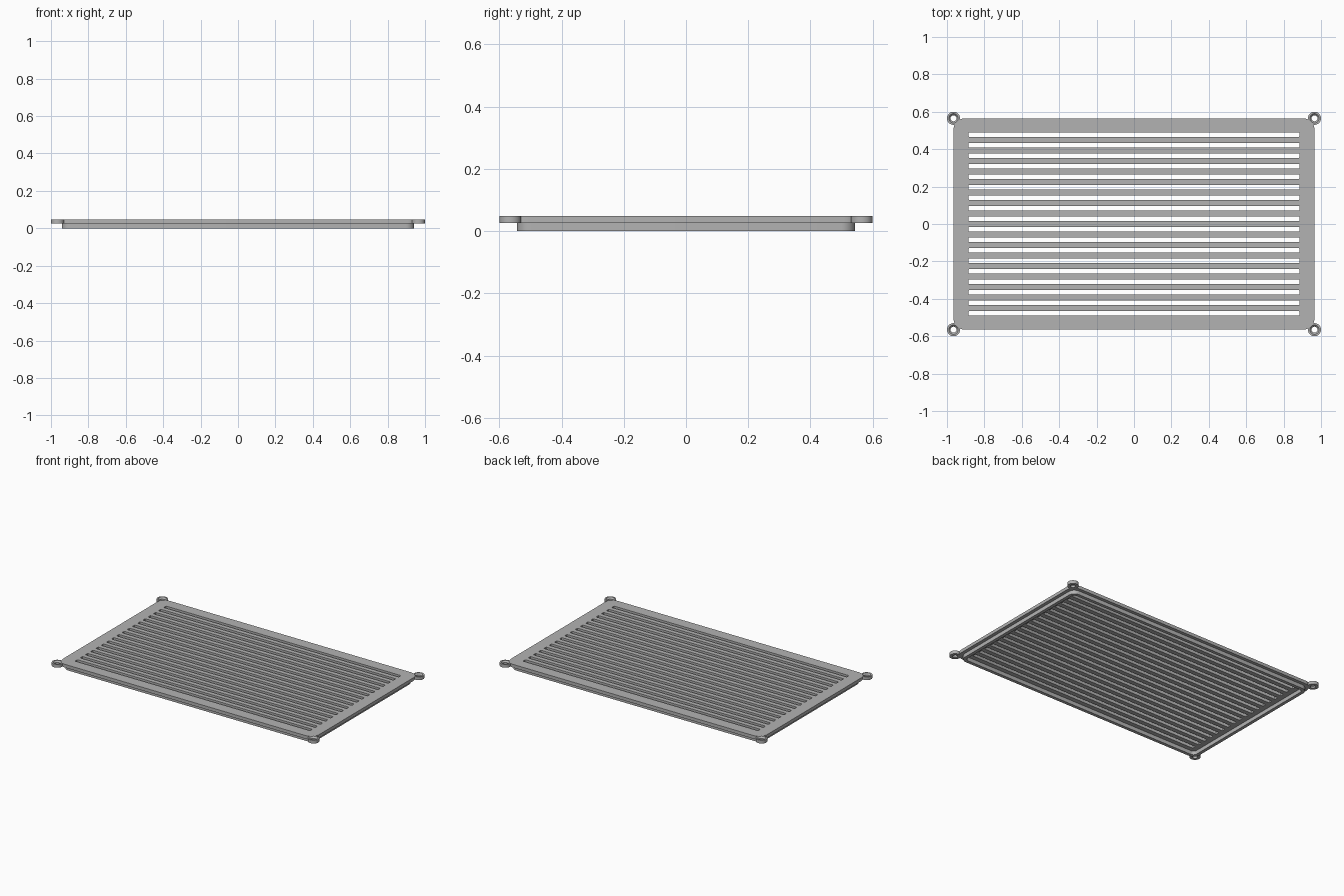
import bpy, bmesh, math

if "Cube" in bpy.data.objects:
    bpy.data.objects.remove(bpy.data.objects["Cube"], do_unlink=True)

grey = bpy.data.materials.new("plain grey")
grey.use_nodes = True
colour = (0.45, 0.45, 0.45, 1)
grey.diffuse_color = colour
grey.node_tree.nodes["Principled BSDF"].inputs["Base Color"].default_value = colour

PLATE_X, PLATE_Y = 0.965, 0.565
TOP, LEDGE = 0.048, 0.026


def rounded_rect(hx, hy, r, cy=0, steps=8):
    """Outline of a rectangle with rounded corners."""
    points = []
    for i, (sx, sy) in enumerate([(1, 1), (-1, 1), (-1, -1), (1, -1)]):
        for k in range(steps + 1):
            a = (i + k / steps) * math.pi / 2
            points.append((sx * (hx - r) + r * math.cos(a),
                           cy + sy * (hy - r) + r * math.sin(a)))
    return points


def finish(name, bm):
    bmesh.ops.remove_doubles(bm, verts=bm.verts, dist=0.00005)
    bmesh.ops.recalc_face_normals(bm, faces=bm.faces)
    mesh = bpy.data.meshes.new(name)
    bm.to_mesh(mesh)
    bm.free()
    mesh.materials.clear()
    mesh.materials.append(grey)
    obj = bpy.data.objects.new(name, mesh)
    bpy.context.collection.objects.link(obj)
    bpy.ops.object.select_all(action="DESELECT")
    obj.select_set(True)
    bpy.context.view_layer.objects.active = obj
    bpy.ops.object.shade_smooth_by_angle(angle=math.radians(30))
    return obj


def slab(name, outlines, z0, z1):
    """Extrude a filled outline; the outlines after the first are holes."""
    curve = bpy.data.curves.new(name + "_outline", "CURVE")
    curve.dimensions = "2D"
    curve.fill_mode = "BOTH"
    curve.extrude = (z1 - z0) / 2
    for points in outlines:
        spline = curve.splines.new("POLY")
        spline.points.add(len(points) - 1)
        for p, (x, y) in zip(spline.points, points):
            p.co = (x, y, 0, 1)
        spline.use_cyclic_u = True
    helper = bpy.data.objects.new(name + "_outline", curve)
    bpy.context.collection.objects.link(helper)
    bpy.context.view_layer.update()
    mesh = bpy.data.meshes.new_from_object(
        helper.evaluated_get(bpy.context.evaluated_depsgraph_get()))
    bm = bmesh.new()
    bm.from_mesh(mesh)
    bmesh.ops.translate(bm, verts=bm.verts, vec=(0, 0, (z0 + z1) / 2))
    bpy.data.objects.remove(helper)
    bpy.data.curves.remove(curve)
    bpy.data.meshes.remove(mesh)
    return finish(name, bm)


def ring(name, x, y, segments=32):
    """Screw eyelet with a countersunk hole."""
    profile = [(0.016, LEDGE), (0.035, LEDGE), (0.035, TOP),
               (0.025, TOP), (0.016, TOP - 0.01)]
    bm = bmesh.new()
    loops = []
    for s in range(segments):
        a = 2 * math.pi * s / segments
        loops.append([bm.verts.new((x + r * math.cos(a), y + r * math.sin(a), z))
                      for r, z in profile])
    for s in range(segments):
        a, b = loops[s], loops[(s + 1) % segments]
        for k in range(len(profile)):
            j = (k + 1) % len(profile)
            bm.faces.new((a[k], b[k], b[j], a[j]))
    return finish(name, bm)


# Slotted top plate
SLOTS, PITCH = 18, 0.0562
slots = [rounded_rect(0.885, 0.0125, 0.005, (i - (SLOTS - 1) / 2) * PITCH, 3)
         for i in range(SLOTS)]
slab("vent_plate", [rounded_rect(PLATE_X, PLATE_Y, 0.06)] + slots, LEDGE, TOP)

# Raised rim under the plate
slab("lower_rim", [rounded_rect(0.942, 0.543, 0.045),
                   rounded_rect(0.92, 0.521, 0.025)], 0, LEDGE)

# Corner mounting eyelets
for sx, side in ((1, "left"), (-1, "right")):
    for sy, end in ((-1, "front"), (1, "back")):
        ring(f"{end}_{side}_eyelet", sx * PLATE_X, sy * PLATE_Y)
